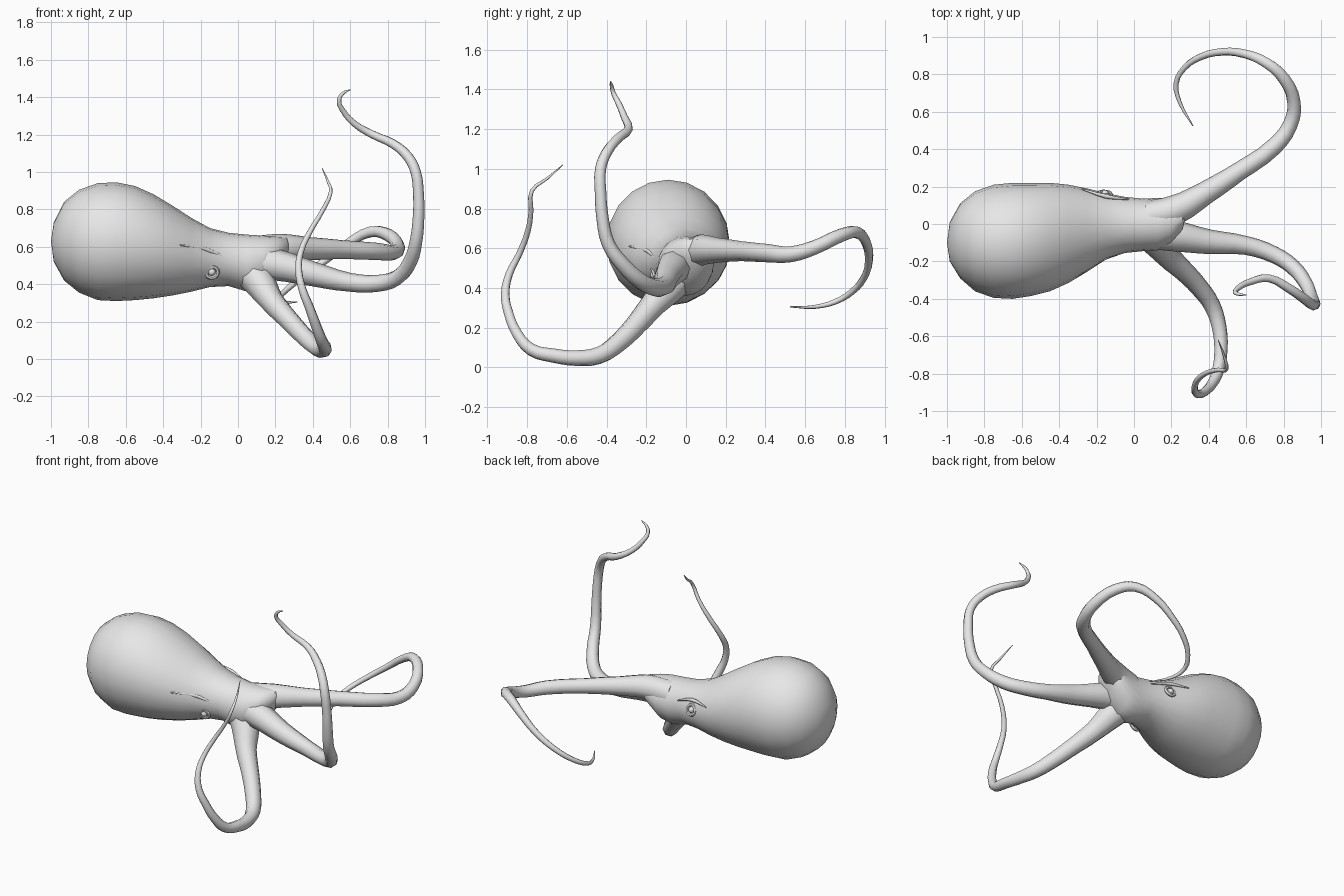
import bpy, bmesh, math
from mathutils import Vector

grey = bpy.data.materials.new("soft_grey")
grey.diffuse_color = (0.8, 0.8, 0.8, 1)


def finish(ob, angle=50):
    bpy.ops.object.select_all(action='DESELECT')
    ob.select_set(True)
    bpy.context.view_layer.objects.active = ob
    if ob.type == 'CURVE':
        bpy.ops.object.convert(target='MESH')
        ob = bpy.context.view_layer.objects.active
    ob.data.materials.clear()
    ob.data.materials.append(grey)
    bpy.ops.object.shade_smooth_by_angle(angle=math.radians(angle))


def loft(name, rows, start, end, n=20):
    """Skin elliptical sections given as x, ymin, ymax, zmin, zmax."""
    bm = bmesh.new()
    rings = []
    for x, y0, y1, z0, z1 in rows:
        ring = []
        for i in range(n):
            a = 2 * math.pi * i / n
            ring.append(bm.verts.new((x, (y0 + y1) / 2 + (y1 - y0) / 2 * math.cos(a),
                                      (z0 + z1) / 2 + (z1 - z0) / 2 * math.sin(a))))
        rings.append(ring)
    for r, s in zip(rings, rings[1:]):
        for i in range(n):
            j = (i + 1) % n
            bm.faces.new((r[i], r[j], s[j], s[i]))
    for ring, tip in ((rings[0], start), (rings[-1], end)):
        v = bm.verts.new(tip)
        for i in range(n):
            bm.faces.new((ring[i], ring[(i + 1) % n], v))
    bmesh.ops.recalc_face_normals(bm, faces=bm.faces)
    me = bpy.data.meshes.new(name)
    bm.to_mesh(me)
    bm.free()
    ob = bpy.data.objects.new(name, me)
    bpy.context.collection.objects.link(ob)
    finish(ob)


def tentacle(name, points):
    """Tapered tube through points given as x, y, z, radius."""
    cu = bpy.data.curves.new(name, 'CURVE')
    cu.dimensions = '3D'
    cu.bevel_depth = 1
    cu.bevel_resolution = 2
    cu.resolution_u = 3
    cu.use_fill_caps = True
    sp = cu.splines.new('BEZIER')
    sp.bezier_points.add(len(points) - 1)
    for bp, (x, y, z, r) in zip(sp.bezier_points, points):
        bp.co = (x, y, z)
        bp.radius = r
        bp.handle_left_type = bp.handle_right_type = 'AUTO'
    ob = bpy.data.objects.new(name, cu)
    bpy.context.collection.objects.link(ob)
    finish(ob)


# Bulbous mantle narrowing to the head and web
loft("body", [
    (-.985, -.20, .01, .52, .73),
    (-.93, -.29, .11, .42, .84),
    (-.85, -.36, .175, .355, .905),
    (-.75, -.395, .21, .315, .94),
    (-.65, -.40, .22, .31, .945),
    (-.55, -.385, .22, .315, .925),
    (-.45, -.36, .22, .325, .88),
    (-.35, -.315, .21, .34, .82),
    (-.25, -.255, .19, .36, .755),
    (-.15, -.19, .165, .385, .70),
    (-.05, -.155, .145, .39, .675),
    (.05, -.145, .135, .36, .665),
    (.13, -.14, .14, .38, .66),
    (.20, -.10, .14, .46, .655),
    (.26, -.03, .14, .54, .65),
], (-1, -.10, .63), (.28, .06, .60))

# Rear arm curling round into a level loop
tentacle("rear_arm", [
    (.08, .04, .57, .085), (.22, .075, .59, .08), (.38, .165, .59, .062),
    (.56, .28, .585, .05), (.75, .415, .575, .046), (.835, .53, .57, .04),
    (.855, .65, .605, .036), (.80, .78, .665, .034), (.71, .86, .68, .03),
    (.59, .91, .62, .024), (.47, .92, .53, .02), (.36, .895, .45, .018),
    (.27, .835, .38, .016), (.225, .75, .33, .014), (.245, .65, .305, .010),
    (.315, .525, .305, .003),
])

# Right arm sweeping out and then upward
tentacle("right_arm", [
    (.06, -.04, .52, .09), (.20, -.06, .505, .085), (.40, -.095, .455, .066),
    (.60, -.115, .41, .05), (.75, -.165, .405, .045), (.85, -.23, .435, .042),
    (.92, -.32, .52, .038), (.95, -.39, .62, .034), (.965, -.42, .75, .031),
    (.965, -.43, .88, .029), (.95, -.43, 1.0, .028), (.91, -.40, 1.08, .027),
    (.83, -.345, 1.15, .025), (.72, -.29, 1.20, .022), (.62, -.31, 1.26, .018),
    (.56, -.34, 1.33, .015), (.54, -.365, 1.38, .012), (.56, -.375, 1.42, .009),
    (.60, -.38, 1.44, .003),
])

# Front arm dropping to the floor and rising again
tentacle("front_arm", [
    (.06, -.03, .48, .10), (.12, -.09, .40, .085), (.18, -.17, .31, .065),
    (.27, -.255, .21, .055), (.35, -.34, .125, .05), (.42, -.44, .06, .045),
    (.455, -.55, .047, .04), (.465, -.67, .06, .036), (.45, -.78, .09, .032),
    (.42, -.85, .17, .028), (.38, -.895, .28, .025), (.345, -.91, .37, .022),
    (.325, -.89, .47, .019), (.335, -.84, .57, .016), (.39, -.795, .69, .014),
    (.45, -.78, .79, .012), (.495, -.775, .89, .010), (.48, -.70, .95, .007),
    (.45, -.62, 1.02, .002),
])

# Eyes: a raised lid ring round a small ball
for side, loc, normal in (("front", (-.14, -.160, .465), (.1, -1, -.3)),
                          ("rear", (-.155, .162, .57), (.1, 1, .35))):
    loc = Vector(loc)
    rot = Vector(normal).to_track_quat('Z', 'Y').to_euler()
    bpy.ops.mesh.primitive_torus_add(location=loc, rotation=rot, major_radius=.032,
                                     minor_radius=.011, major_segments=14, minor_segments=6)
    bpy.context.object.name = side + "_eyelid"
    finish(bpy.context.object)
    bpy.ops.mesh.primitive_uv_sphere_add(segments=12, ring_count=8, radius=.02, location=loc)
    bpy.context.object.name = side + "_eye"
    finish(bpy.context.object)

# Soft brow folds above the eyes
tentacle("front_brow", [(-.31, -.285, .61, .004), (-.17, -.188, .585, .012),
                        (-.04, -.146, .53, .004)])
tentacle("rear_brow", [(-.28, .188, .63, .004), (-.15, .148, .63, .012),
                       (-.03, .132, .59, .004)])
